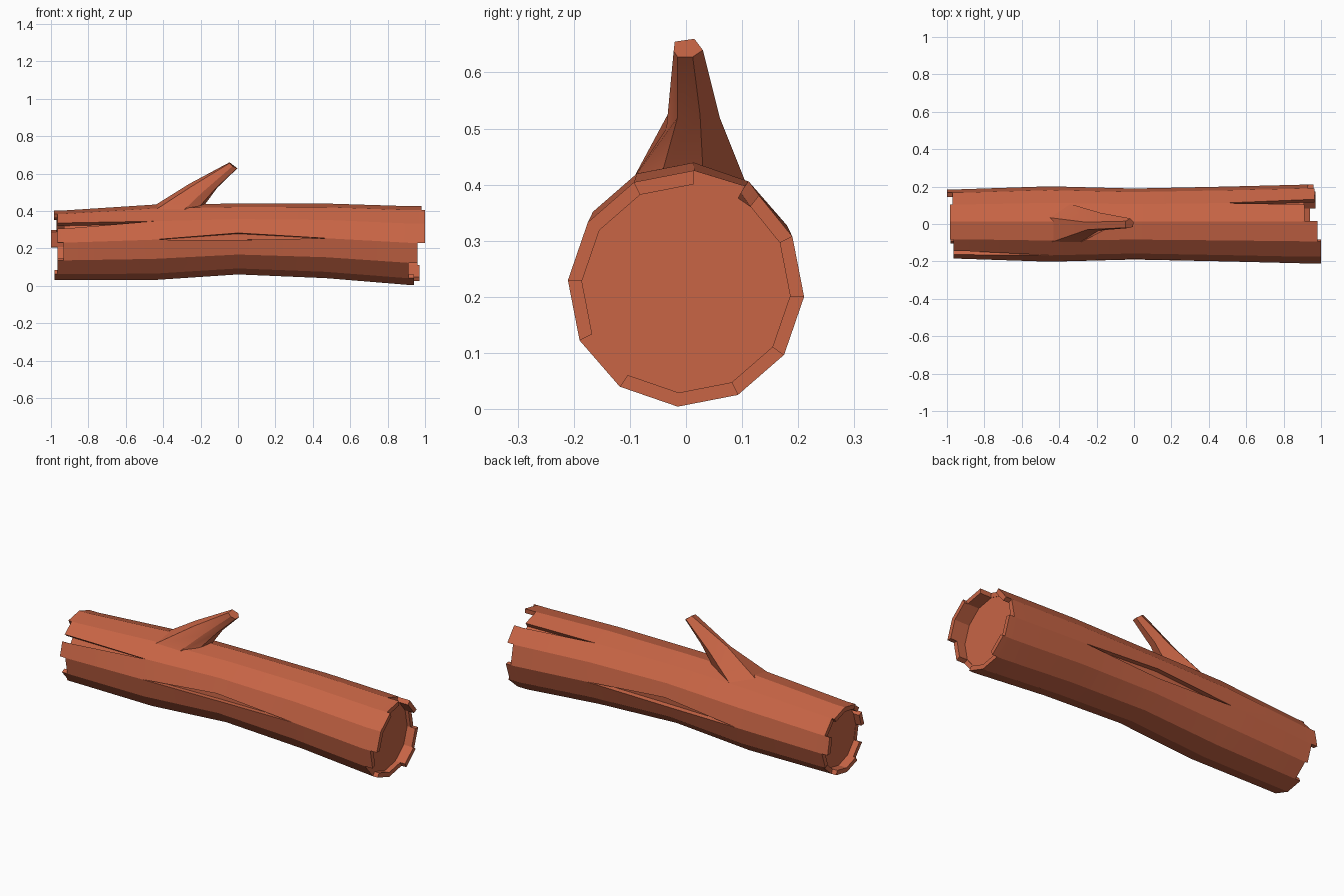
import bpy, bmesh
from math import sin, cos, radians

if "Cube" in bpy.data.objects:
    bpy.data.objects.remove(bpy.data.objects["Cube"])

mat = bpy.data.materials.new("bark_brown")
mat.diffuse_color = (0.58, 0.13, 0.06, 1)
mat.use_nodes = True
mat.node_tree.nodes["Principled BSDF"].inputs["Base Color"].default_value = mat.diffuse_color

N, THICK = 12, 0.025
# stations along the log: x, radius, centre height (first and last are the inner discs)
ST = [(-.93, .186, .217), (-.45, .202, .232), (0, .19, .25), (.47, .2, .24), (.91, .211, .215)]
# how far each bark strip reaches past the discs
LEFT = [-1, -.97, -.985, -.985, -.965, -.965, -.932, -.965, -.98, -.98, -.95, -.965]
RIGHT = [.93, .965, .912, .98, 1, 1, .96, .912, .94, .94, .97, .96]
# bark cracks: (edge, station) -> half opening angle
GAP = {(6, 2): .1, (0, 2): .13, (5, 0): .1, (2, 4): .07}


def finish(name, bm, angle):
    bmesh.ops.remove_doubles(bm, verts=bm.verts, dist=1e-5)
    bmesh.ops.recalc_face_normals(bm, faces=bm.faces)
    me = bpy.data.meshes.new(name)
    bm.to_mesh(me)
    bm.free()
    ob = bpy.data.objects.new(name, me)
    bpy.context.collection.objects.link(ob)
    me.materials.append(mat)
    bpy.ops.object.select_all(action='DESELECT')
    ob.select_set(True)
    bpy.context.view_layer.objects.active = ob
    bpy.ops.object.shade_smooth_by_angle(angle=radians(angle))


def point(edge, s, side=0, depth=0, x=None):
    """Point on a bark edge; side +1/-1 opens the crack, x extends past the disc."""
    sx, r, cz = ST[s]
    a = radians(-4 + 30 * edge) + side * GAP.get((edge % N, s), 0)
    r -= depth
    return (sx if x is None else x, r * cos(a), cz + r * sin(a))


bm = bmesh.new()


def face(*pts):
    bm.faces.new([bm.verts.new(p) for p in pts])


# outer bark, jagged rims
for k in range(N):
    for s in range(len(ST) - 1):
        face(point(k, s, 1), point(k + 1, s, -1), point(k + 1, s + 1, -1), point(k, s + 1, 1))
    for s, tips in ((0, LEFT), (len(ST) - 1, RIGHT)):
        o = [point(k, s, 1), point(k + 1, s, -1)]
        i = [point(k, s, 1, THICK), point(k + 1, s, -1, THICK)]
        x = tips[k]
        ot = [(x,) + p[1:] for p in o]
        it = [(x,) + p[1:] for p in i]
        face(o[0], o[1], ot[1], ot[0])
        face(i[0], i[1], it[1], it[0])
        face(ot[0], ot[1], it[1], it[0])
        # steps between neighbouring strips
        if (k, s) in GAP:
            for side, xx in ((1, x), (-1, tips[k - 1])):
                face(point(k, s, side), point(k, s, side, THICK),
                     point(k, s, side, THICK, xx), point(k, s, side, 0, xx))
        elif abs(x - tips[k - 1]) > 1e-4:
            face(point(k, s, 0, 0, x), point(k, s, 0, THICK, x),
                 point(k, s, 0, THICK, tips[k - 1]), point(k, s, 0, 0, tips[k - 1]))

# crack walls and floors
for (e, s) in GAP:
    for t in (s - 1, s + 1):
        if 0 <= t < len(ST):
            for side in (1, -1):
                face(point(e, s, side), point(e, s, side, THICK),
                     point(e, t, 0, THICK), point(e, t))
            face(point(e, s, 1, THICK), point(e, s, -1, THICK), point(e, t, 0, THICK))

# recessed wood discs
for s in (0, len(ST) - 1):
    ring = []
    for k in range(N):
        ring += [point(k, s, -1, THICK), point(k, s, 1, THICK)] if (k, s) in GAP \
            else [point(k, s, 0, THICK)]
    face(*ring)
finish("log", bm, 25)

# broken branch stub leaning along the log
RINGS = [
    [(-.46, .035, .42), (-.45, -.1, .40), (-.3, -.105, .395), (-.2, -.04, .43), (-.18, .03, .43), (-.35, .11, .395)],
    [(-.26, .01, .545), (-.25, -.03, .53), (-.19, -.035, .5), (-.12, -.015, .52), (-.11, .025, .525), (-.18, .06, .52)],
    [(-.045, .015, .66), (-.045, -.02, .655), (-.03, -.022, .638), (-.005, -.015, .628), (-.003, .012, .628), (-.02, .03, .64)],
]
bm = bmesh.new()
rings = [[bm.verts.new(p) for p in r] for r in RINGS]
for a, b in zip(rings, rings[1:]):
    for j in range(6):
        n = (j + 1) % 6
        bm.faces.new((a[j], a[n], b[n], b[j]))
bm.faces.new(rings[-1])
bm.faces.new(rings[0][::-1])
finish("branch_stub", bm, 25)
